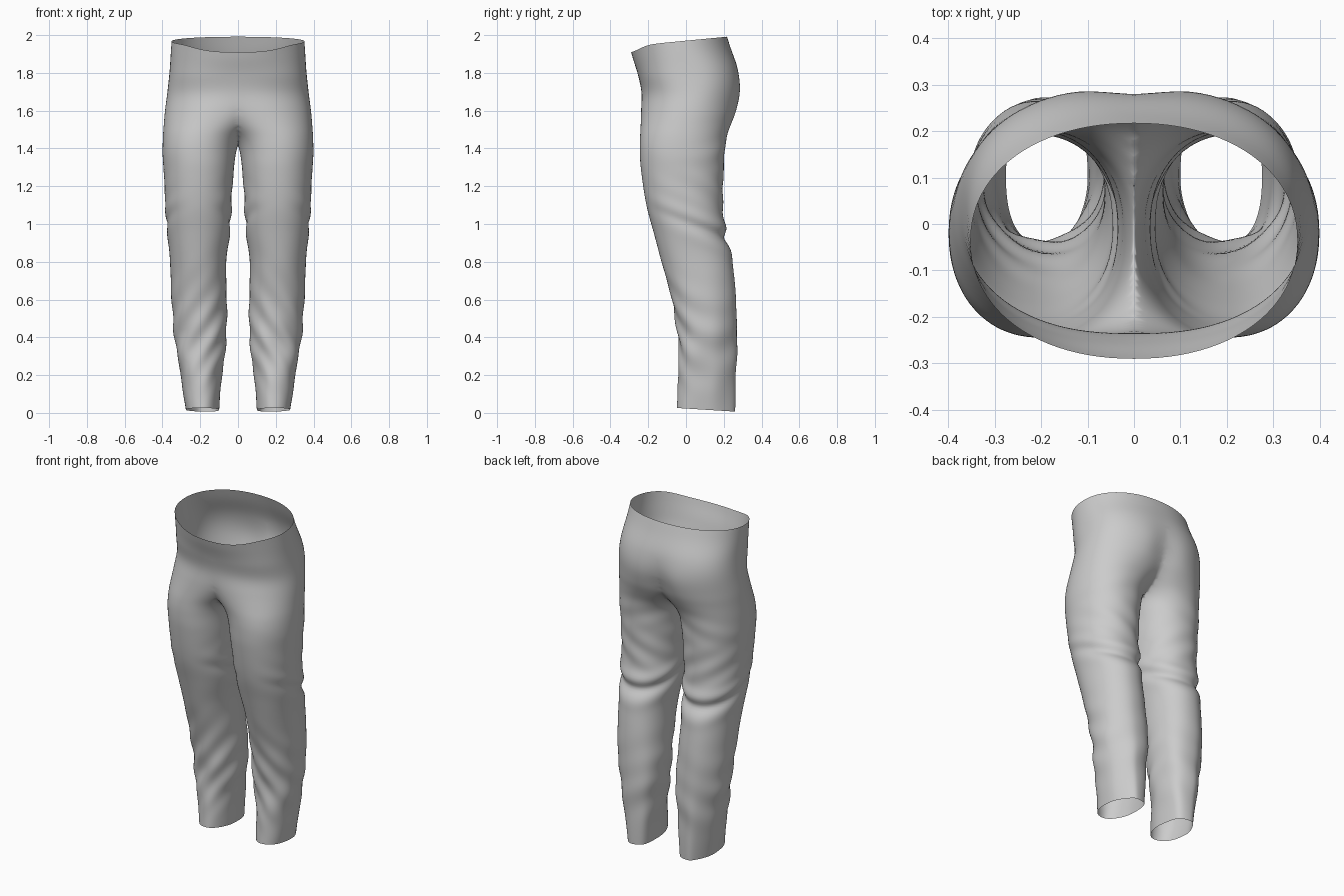
import bpy, bmesh, math
from math import sin, cos, pi, exp
from mathutils import Vector

cube = bpy.data.objects.get("Cube")
if cube:
    bpy.data.objects.remove(cube)

# Leg sections: height, inner x, outer x, front y, back y
SECTIONS = [
    (0, .10, .275, -.05, .26),
    (.2, .085, .305, -.04, .265),
    (.4, .06, .335, -.043, .27),
    (.6, .06, .352, -.075, .265),
    (.8, .062, .36, -.13, .245),
    (.95, .045, .372, -.17, .205),
    (1.1, .037, .383, -.21, .195),
    (1.3, .02, .395, -.24, .2),
    (1.4, .006, .4, -.245, .207),
    (1.47, -.03, .397, -.243, .218),
    (1.53, -.11, .393, -.24, .24),
    (1.6, -.22, .387, -.238, .27),
    (1.7, -.35, .374, -.236, .296),
    (1.8, -.363, .363, -.255, .28),
    (1.9, -.356, .356, -.28, .238),
    (1.96, -.352, .352, -.292, .215),
]
TOP = SECTIONS[-1][0]
RINGS, SIDES = 150, 96


def section_at(z):
    """Smooth blend between the listed sections."""
    i = max(k for k in range(len(SECTIONS) - 1) if SECTIONS[k][0] <= z)
    a, b = SECTIONS[i], SECTIONS[i + 1]
    before, after = SECTIONS[max(i - 1, 0)], SECTIONS[min(i + 2, len(SECTIONS) - 1)]
    h = b[0] - a[0]
    t = (z - a[0]) / h
    out = []
    for k in range(1, 5):
        m0 = (b[k] - before[k]) / (b[0] - before[0]) * h
        m1 = (after[k] - a[k]) / (after[0] - a[0]) * h
        out.append(a[k] * (1 + 2 * t) * (1 - t) ** 2 + m0 * t * (1 - t) ** 2
                   + b[k] * t * t * (3 - 2 * t) + m1 * t * t * (t - 1))
    return out


def bump(value, centre, width):
    return exp(-((value - centre) / width) ** 2)


def folds(z, angle, y):
    """Cloth wrinkles, as an outward offset."""
    back, front = (1 + sin(angle)) / 2, (1 - sin(angle)) / 2
    # creases gathered behind the knee, dropping towards the back
    knee = .93 + .4 * (.2 - y)
    d = .015 * back * (bump(z, knee + .05, .035) - bump(z, knee, .022)
                       + .6 * bump(z, knee - .06, .04))
    d += .004 * back * bump(z, 1.15, .12) * sin(45 * z + 5 * angle)
    # slanting folds down the shin
    d += .005 * bump(z, .42, .22) * (.3 + front) * sin(36 * z + 5 * cos(angle) + 2 * angle)
    d += .003 * bump(z, .3, .2) * sin(19 * z - 3 * angle)
    # soft folds under the seat
    d += .002 * back * bump(z, 1.38, .09) * sin(45 * z + 4 * cos(angle))
    return d


def trouser_point(z, angle):
    inner, outer, front, back = section_at(z)
    cx, rx = (inner + outer) / 2, (outer - inner) / 2
    cy, ry = (front + back) / 2, (back - front) / 2
    c, s = cos(angle), sin(angle)
    # fuller hips, and a calf squared off towards its back inner corner
    calf = bump(z, 0, .5)
    power = .94 - .1 * bump(z, 1.78, .1) + .25 * calf * sin(2 * angle) * (1.4 + s) / 2
    x = cx + rx * math.copysign(abs(c) ** power, c)
    y = cy + ry * math.copysign(abs(s) ** power, s)
    d = folds(z, angle, y)
    x, y = x + d * c, y + d * s
    # cleft at the back, slanted waist and hem
    if s > 0:
        y -= .025 * bump(x, 0, .08) * bump(z, 1.65, .12)
    waist = max(0, (z - 1.6) / (TOP - 1.6)) ** 2
    hem = max(0, 1 - z / .2)
    z += waist * (.1 * (y + .18) - .035 * bump(y, -.3, .07)) + hem * .065 * (.26 - y)
    return Vector((x, y, z))


# One trouser leg, widening into half of the seat and waist
bm = bmesh.new()
rings = []
for i in range(RINGS + 1):
    z = TOP * i / RINGS
    rings.append([bm.verts.new(trouser_point(min(z, TOP - 1e-6), 2 * pi * j / SIDES))
                  for j in range(SIDES)])
for low, high in zip(rings, rings[1:]):
    for j in range(SIDES):
        k = (j + 1) % SIDES
        bm.faces.new((low[j], low[k], high[k], high[j]))

# Keep only the side left of the centre seam
bmesh.ops.bisect_plane(bm, geom=bm.verts[:] + bm.edges[:] + bm.faces[:], dist=1e-5,
                       plane_co=(0, 0, 0), plane_no=(1, 0, 0), clear_inner=True)
mesh = bpy.data.meshes.new("trousers")
bm.to_mesh(mesh)
bm.free()
trousers = bpy.data.objects.new("trousers", mesh)
bpy.context.collection.objects.link(trousers)

# Other leg, joined along the seam
mirror = trousers.modifiers.new("other_leg", 'MIRROR')
mirror.use_axis[0] = True
mirror.use_mirror_merge = True
mirror.merge_threshold = .001

# Soften the crotch and folds
soften = trousers.modifiers.new("soften", 'SMOOTH')
soften.factor = .5
soften.iterations = 8

# Plain grey cloth
cloth = bpy.data.materials.new("grey_cloth")
cloth.use_nodes = True
GREY = (.6, .6, .6, 1)
cloth.diffuse_color = GREY
shader = next(n for n in cloth.node_tree.nodes if n.type == 'BSDF_PRINCIPLED')
shader.inputs["Base Color"].default_value = GREY
shader.inputs["Roughness"].default_value = .8
mesh.materials.append(cloth)
for face in mesh.polygons:
    face.use_smooth = True
